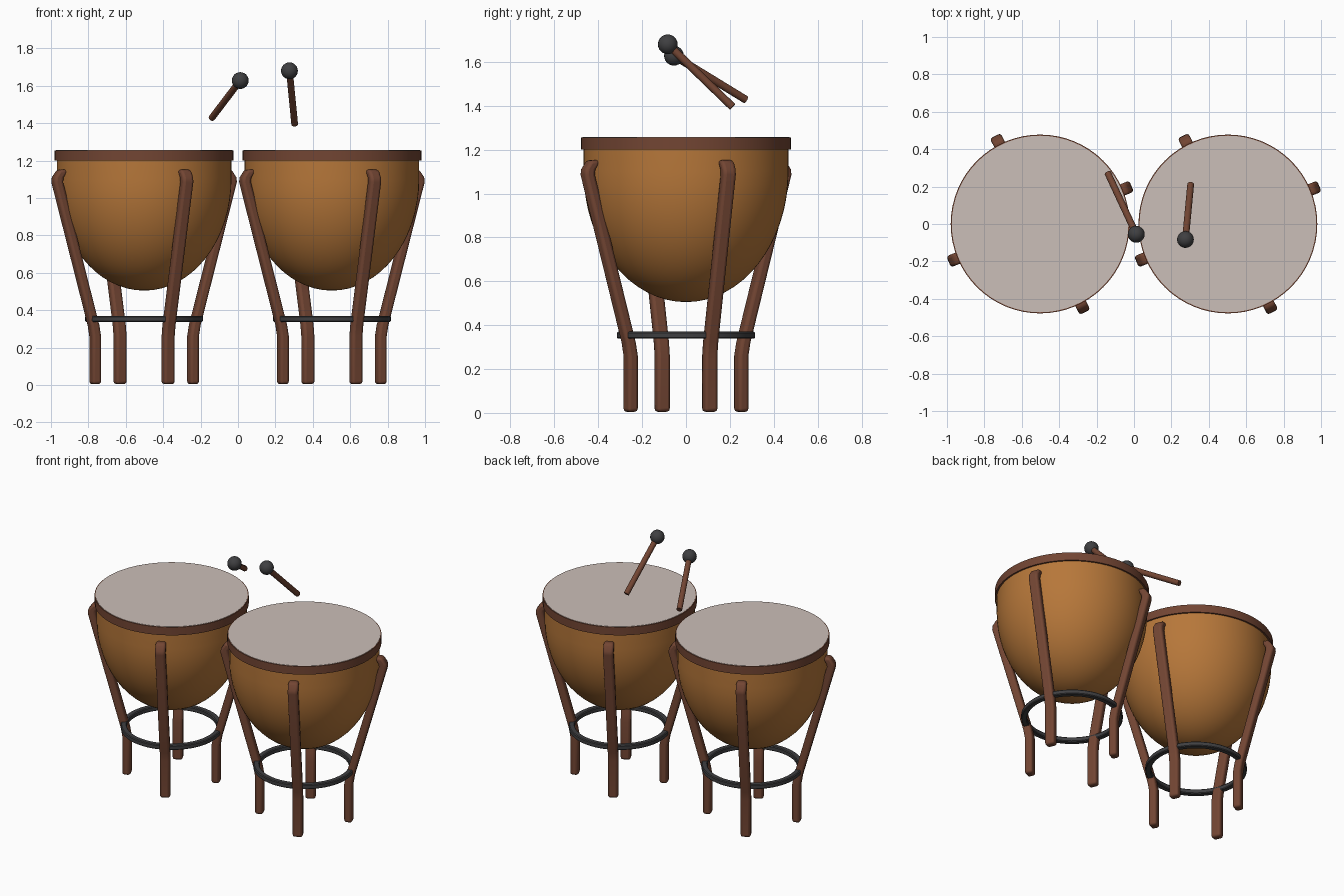
import bpy, bmesh
from math import cos, sin, pi, radians
from mathutils import Vector

if "Cube" in bpy.data.objects:
    bpy.data.objects.remove(bpy.data.objects["Cube"])


def material(name, rgb):
    m = bpy.data.materials.new(name)
    m.use_nodes = True
    m.diffuse_color = (*rgb, 1)
    bsdf = next(n for n in m.node_tree.nodes if n.type == 'BSDF_PRINCIPLED')
    bsdf.inputs["Base Color"].default_value = (*rgb, 1)
    return m


COPPER = material("copper_bowl", (0.47, 0.185, 0.042))
WOOD = material("brown_wood", (0.17, 0.06, 0.033))
DARK = material("dark_grey", (0.05, 0.05, 0.053))
SKIN = material("pale_skin", (0.6, 0.52, 0.48))


def finish(name, bm, mat, location=(0, 0, 0), angle=35):
    bmesh.ops.recalc_face_normals(bm, faces=bm.faces)
    mesh = bpy.data.meshes.new(name)
    bm.to_mesh(mesh)
    bm.free()
    mesh.materials.append(mat)
    ob = bpy.data.objects.new(name, mesh)
    ob.location = location
    bpy.context.collection.objects.link(ob)
    bpy.ops.object.select_all(action='DESELECT')
    ob.select_set(True)
    bpy.context.view_layer.objects.active = ob
    bpy.ops.object.shade_smooth_by_angle(angle=radians(angle))
    return ob


def lathe(name, profile, mat, location, closed=False, steps=64):
    bm = bmesh.new()
    verts = [bm.verts.new((r, 0, z)) for r, z in profile]
    pairs = list(zip(verts, verts[1:]))
    if closed:
        pairs.append((verts[-1], verts[0]))
    edges = [bm.edges.new(p) for p in pairs]
    bmesh.ops.spin(bm, geom=verts + edges, cent=(0, 0, 0), axis=(0, 0, 1),
                   angle=2 * pi, steps=steps)
    bmesh.ops.remove_doubles(bm, verts=bm.verts, dist=0.0005)
    return finish(name, bm, mat, location)


def leg(name, angle, location):
    # square section swept along a bent path, then rounded
    path = [(0.283, 0.005), (0.283, 0.26), (0.293, 0.32), (0.503, 1.085),
            (0.5, 1.11), (0.472, 1.152)]
    out = Vector((cos(angle), sin(angle), 0))
    side = Vector((-sin(angle), cos(angle), 0))
    bm = bmesh.new()
    rings = []
    for r, z in path:
        rings.append([bm.verts.new(out * (r + a * 0.026) + side * b * 0.032 + Vector((0, 0, z)))
                      for a, b in ((-1, -1), (1, -1), (1, 1), (-1, 1))])
    for low, high in zip(rings, rings[1:]):
        for i in range(4):
            j = (i + 1) % 4
            bm.faces.new((low[i], low[j], high[j], high[i]))
    bm.faces.new(rings[0])
    bm.faces.new(rings[-1])
    ob = finish(name, bm, WOOD, location, 50)
    bevel = ob.modifiers.new("rounded_edges", 'BEVEL')
    bevel.width = 0.015
    bevel.segments = 3
    bevel.limit_method = 'ANGLE'
    bevel.angle_limit = radians(50)


def drum(side, x):
    at = (x, 0, 0)
    # bowl: half ellipse with a short straight collar
    count = 16
    bowl = [(0.467 * sin(t), 1.1 - 0.595 * cos(t))
            for t in (i * pi / 2 / count for i in range(count + 1))]
    lathe(side + "_bowl", bowl + [(0.467, 1.21)], COPPER, at)
    lathe(side + "_rim", [(0.45, 1.2), (0.478, 1.2), (0.478, 1.255), (0.45, 1.255)],
          WOOD, at, closed=True)
    lathe(side + "_skin", [(0, 1.257), (0.472, 1.257), (0.472, 1.25)], SKIN, at)
    # brace ring joining the legs
    lathe(side + "_brace_ring",
          [(0.283, 0.338), (0.31, 0.338), (0.315, 0.343), (0.315, 0.365),
           (0.31, 0.37), (0.283, 0.37), (0.278, 0.365), (0.278, 0.343)],
          DARK, at, closed=True)
    for i, degrees in enumerate((22.5, 117, 202.5, 297)):
        leg(f"{side}_leg_{i + 1}", radians(degrees), at)


def mallet(side, head, tail):
    head, tail = Vector(head), Vector(tail)
    axis = head - tail
    bm = bmesh.new()
    bmesh.ops.create_cone(bm, cap_ends=True, segments=16, radius1=0.018,
                          radius2=0.018, depth=axis.length)
    bmesh.ops.transform(bm, matrix=axis.to_track_quat('Z', 'Y').to_matrix().to_4x4(),
                        verts=bm.verts)
    finish(side + "_mallet_stick", bm, WOOD, (head + tail) / 2)
    bm = bmesh.new()
    bmesh.ops.create_uvsphere(bm, u_segments=20, v_segments=12, radius=0.045)
    finish(side + "_mallet_head", bm, DARK, head)


drum("right", -0.502)
drum("left", 0.502)
mallet("right", (0.012, -0.055, 1.628), (-0.14, 0.272, 1.428))
mallet("left", (0.275, -0.083, 1.68), (0.303, 0.212, 1.395))
